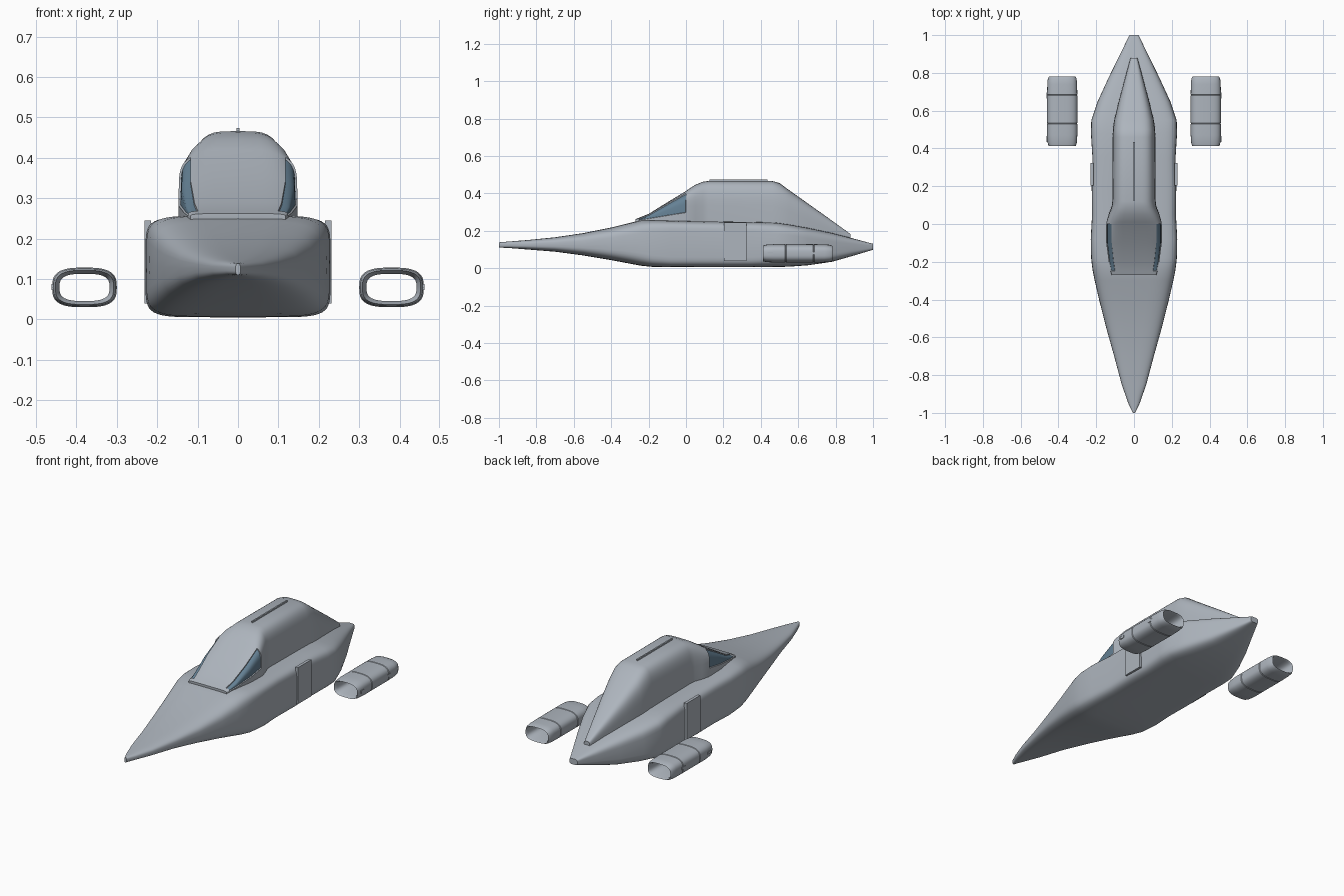
import bpy, bmesh, math

cube = bpy.data.objects.get("Cube")
if cube:
    bpy.data.objects.remove(cube, do_unlink=True)


def material(name, colour):
    m = bpy.data.materials.new(name)
    m.use_nodes = True
    m.diffuse_color = (*colour, 1)
    shader = next(n for n in m.node_tree.nodes if n.type == 'BSDF_PRINCIPLED')
    shader.inputs["Base Color"].default_value = (*colour, 1)
    shader.inputs["Roughness"].default_value = 0.6
    return m


grey = material("hull grey", (0.42, 0.46, 0.51))
blue = material("window blue", (0.13, 0.22, 0.30))


def power(v, n):
    return math.copysign(abs(v) ** (2 / n), v)


def oval(y, w, zb, zt, n, x0=0, count=48):
    """Closed rounded-rectangle ring at station y."""
    zc, h = (zb + zt) / 2, (zt - zb) / 2
    angles = [math.tau * i / count for i in range(count)]
    return [(x0 + w * power(math.cos(a), n), y, zc + h * power(math.sin(a), n))
            for a in angles]


def arch(y, w, zs, zb, zt, n, count=24):
    """Arched ring with a straight skirt going down into the hull."""
    pts = []
    for i in range(count + 1):
        a = math.pi * i / count
        pts.append((w * power(math.cos(a), n), y, zb + (zt - zb) * power(max(math.sin(a), 0), n)))
    return pts + [(-w, y, zs), (w, y, zs)]


def loft(rings, loop=False):
    """Skin rings into a bmesh; returns it with its faces by (station, side)."""
    bm = bmesh.new()
    vs = [[bm.verts.new(p) for p in r] for r in rings]
    count, grid = len(rings[0]), {}
    for s in range(len(vs) if loop else len(vs) - 1):
        a, b = vs[s], vs[(s + 1) % len(vs)]
        for i in range(count):
            j = (i + 1) % count
            grid[s, i] = bm.faces.new((a[i], a[j], b[j], b[i]))
    if not loop:
        bm.faces.new(vs[0])
        bm.faces.new(vs[-1])
    bmesh.ops.recalc_face_normals(bm, faces=bm.faces)
    return bm, grid


def finish(name, bm, angle=38):
    me = bpy.data.meshes.new(name)
    bm.to_mesh(me)
    bm.free()
    ob = bpy.data.objects.new(name, me)
    bpy.context.collection.objects.link(ob)
    for m in (grey, blue):
        me.materials.append(m)
    bpy.ops.object.select_all(action='DESELECT')
    ob.select_set(True)
    bpy.context.view_layer.objects.active = ob
    bpy.ops.object.shade_smooth_by_angle(angle=math.radians(angle))
    return ob


def box(name, centre, size):
    bm = bmesh.new()
    bmesh.ops.create_cube(bm, size=1)
    bmesh.ops.scale(bm, vec=size, verts=bm.verts)
    bmesh.ops.translate(bm, vec=centre, verts=bm.verts)
    return finish(name, bm)


# Hull: station, half width, bottom, top, squareness
hull = [
    (-1, .006, .11, .138, 3), (-.95, .03, .108, .142, 3), (-.85, .065, .1, .15, 3),
    (-.7, .105, .088, .165, 3.2), (-.55, .147, .068, .187, 3.5), (-.4, .185, .043, .217, 4),
    (-.3, .208, .024, .242, 4.5), (-.24, .22, .013, .256, 5), (-.18, .227, .007, .257, 6),
    (-.08, .229, .005, .254, 7), (.05, .222, .005, .251, 7), (.2, .224, .005, .249, 7),
    (.35, .22, .005, .247, 7), (.48, .228, .006, .244, 6), (.55, .226, .008, .234, 6),
    (.65, .192, .015, .216, 5), (.78, .132, .034, .188, 4.5), (.9, .073, .068, .157, 4),
    (1, .024, .098, .13, 4),
]
finish("hull", loft([oval(*s) for s in hull])[0])

# Cabin: station, half width, skirt bottom, arch base, top, squareness
cabin = [
    (-.27, .118, .23, .253, .262, 4.5), (-.25, .124, .2, .256, .27, 4.5),
    (-.2, .134, .2, .264, .29, 4.5), (-.1, .147, .2, .281, .352, 4.5),
    (0, .147, .2, .297, .412, 4.5), (.01, .146, .2, .27, .42, 4.5),
    (.05, .135, .2, .26, .446, 4.3), (.09, .119, .2, .26, .462, 4), (.12, .115, .2, .26, .466, 4),
    (.46, .113, .2, .26, .466, 4), (.5, .112, .2, .25, .455, 4), (.55, .105, .19, .24, .418, 4),
    (.65, .081, .17, .21, .347, 4), (.75, .054, .16, .18, .276, 4), (.88, .018, .13, .15, .182, 4),
]
bm, grid = loft([arch(*s) for s in cabin])
# Side windows, slightly recessed in the front of the cabin
for side in (range(0, 7), range(17, 24)):
    panes = [grid[s, i] for s in range(1, 4) for i in side]
    bmesh.ops.inset_region(bm, faces=panes, thickness=.002, depth=-.005, use_even_offset=True)
    for f in panes:
        f.material_index = 1
finish("cabin", bm)

# Roof rail
box("roof_rail", (0, .28, .469), (.008, .31, .01))

# Engine pods: open tubes given as station and inset from the outer skin
pod = [
    (.412, .008), (.43, .003), (.47, 0), (.53, 0), (.533, .003), (.536, 0),
    (.68, 0), (.683, .003), (.686, 0), (.74, .001), (.77, .004), (.782, .01),
    (.77, .016), (.6, .018), (.43, .018),
]
for name, s in (("left", 1), ("right", -1)):
    rings = [oval(y, .08 - d, .03 + d * .85, .128 - d * .85, 3, s * .38) for y, d in pod]
    finish(name + "_engine_pod", loft(rings, loop=True)[0])
    # Small clips on the outer side of the pod
    for y in (.45, .68):
        box(name + "_pod_clip", (s * .459, y, .08), (.006, .03, .014))
    # Side door panel
    box(name + "_door_panel", (s * .223, .263, .142), (.016, .12, .205))
